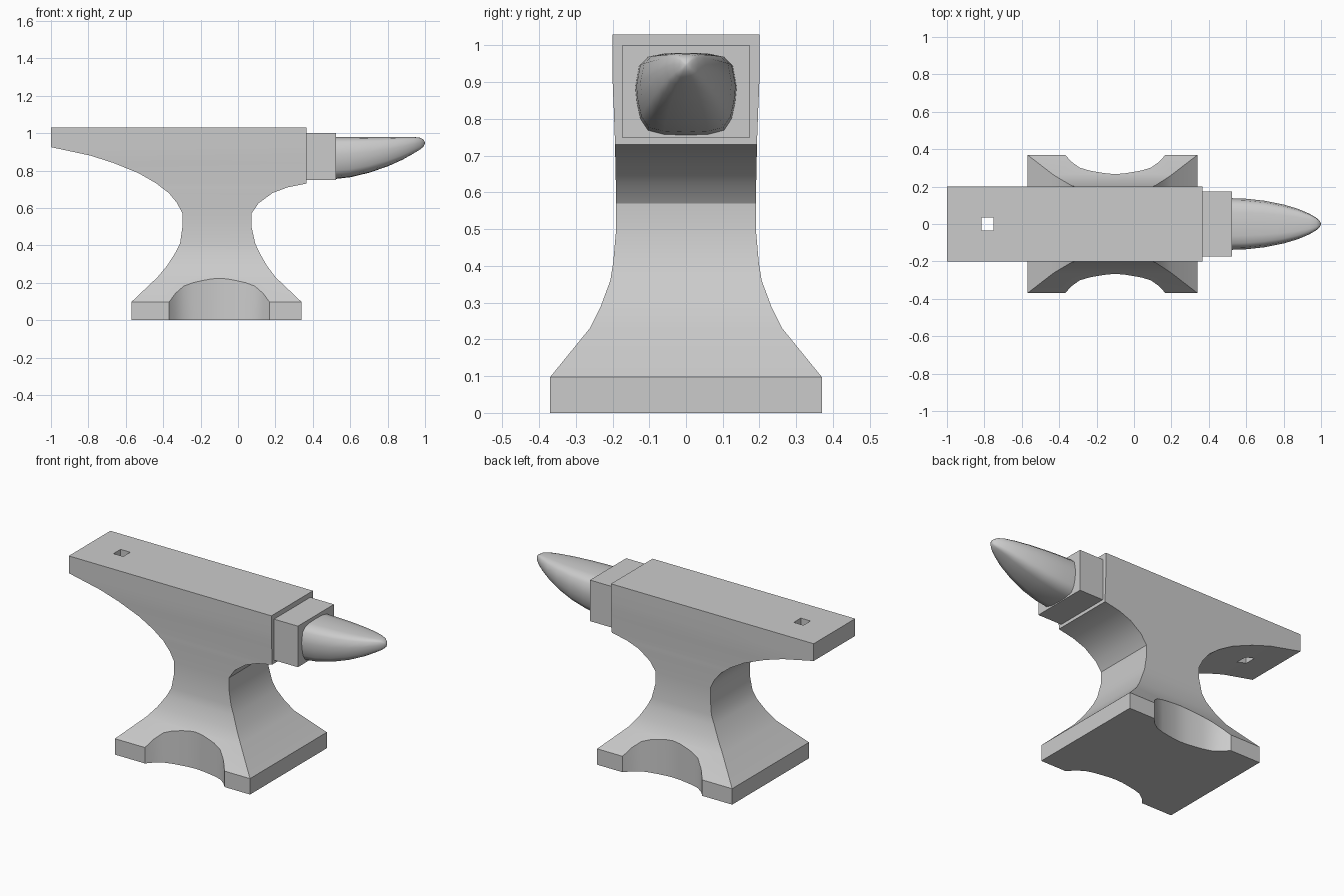
import bpy, bmesh
from math import radians

if "Cube" in bpy.data.objects:
    bpy.data.objects.remove(bpy.data.objects["Cube"])


def loft(name, rings):
    """Skin a stack of equal-sized point rings and cap both ends."""
    bm = bmesh.new()
    rows = [[bm.verts.new(p) for p in ring] for ring in rings]
    n = len(rows[0])
    for a, b in zip(rows, rows[1:]):
        for i in range(n):
            j = (i + 1) % n
            bm.faces.new((a[i], a[j], b[j], b[i]))
    bm.faces.new(rows[0])
    bm.faces.new(rows[-1])
    bmesh.ops.recalc_face_normals(bm, faces=bm.faces)
    mesh = bpy.data.meshes.new(name)
    bm.to_mesh(mesh)
    bm.free()
    ob = bpy.data.objects.new(name, mesh)
    bpy.context.collection.objects.link(ob)
    return ob


def rect(x0, x1, y, z):
    return [(x0, -y, z), (x1, -y, z), (x1, y, z), (x0, y, z)]


def activate(ob):
    bpy.ops.object.select_all(action='DESELECT')
    ob.select_set(True)
    bpy.context.view_layer.objects.active = ob


def cut(ob, cutter):
    cutter.hide_render = True
    mod = ob.modifiers.new("cut", 'BOOLEAN')
    mod.operation = 'DIFFERENCE'
    mod.solver = 'EXACT'
    mod.object = cutter
    activate(ob)
    bpy.ops.object.modifier_apply(modifier=mod.name)
    bpy.data.objects.remove(cutter)


def smooth(ob, angle):
    activate(ob)
    bpy.ops.object.shade_smooth_by_angle(angle=radians(angle))


# Body: height, left x, right x, half depth
R = 0.365
sections = [
    (0, -.57, .34, .37), (.097, -.57, .34, .37), (.23, -.43, .20, .262),
    (.29, -.38, .155, .232), (.36, -.335, .115, .206), (.41, -.31, .092, .198),
    (.50, -.297, .072, .19), (.57, -.297, .072, .19), (.625, -.325, .11, .191),
    (.68, -.37, .185, .192), (.71, -.41, .265, .193), (.73, -.435, R, .193),
    (.785, -.53, R, .195), (.84, -.665, R, .197), (.88, -.79, R, .199),
    (.925, -1, R, .2), (1.0, -1, R, .2), (1.03, -1, R, .2)]
body = loft("anvil_body", [rect(x0, x1, y, z) for z, x0, x1, y in sections])

# Curved scallops in both sides of the foot
half = [(.27, .372), (.235, .333), (.19, .301), (.14, .286), (.09, .277), (.045, .27)]
arc = half + [(0, .267)] + [(-x, y) for x, y in reversed(half)]
arc = [(.27, .6)] + arc + [(-.27, .6)]
for side in (-1, 1):
    cut(body, loft("scallop_cutter",
                   [[(x - .1, side * y, z) for x, y in arc] for z in (-.1, .5)]))

# Square tool hole through the heel
cut(body, loft("hole_cutter", [rect(-.815, -.75, .034, z) for z in (.7, 1.2)]))
smooth(body, 32)

# Step block between face and horn
loft("step_block", [rect(.36, .525, .174, z) for z in (.75, 1.0)])

# Horn: unit cross-section (y, height) scaled along x
side = [(.45, .99), (.75, .95), (.92, .85), (1, .58),
        (.97, .4), (.9, .2), (.75, .06), (.45, .012)]
section = [(0, 1)] + side + [(0, 0)] + [(-y, h) for y, h in reversed(side)]
stations = [  # x, half width, bottom z, top z
    (.52, .138, .755, .98), (.6, .135, .764, .98), (.7, .124, .788, .98),
    (.8, .104, .822, .98), (.88, .08, .858, .98), (.94, .054, .892, .979),
    (.975, .033, .913, .975), (.992, .017, .928, .965), (1.0, .004, .944, .951)]
horn = loft("horn", [[(x, w * y, b + (t - b) * h) for y, h in section]
                     for x, w, b, t in stations])
smooth(horn, 50)
